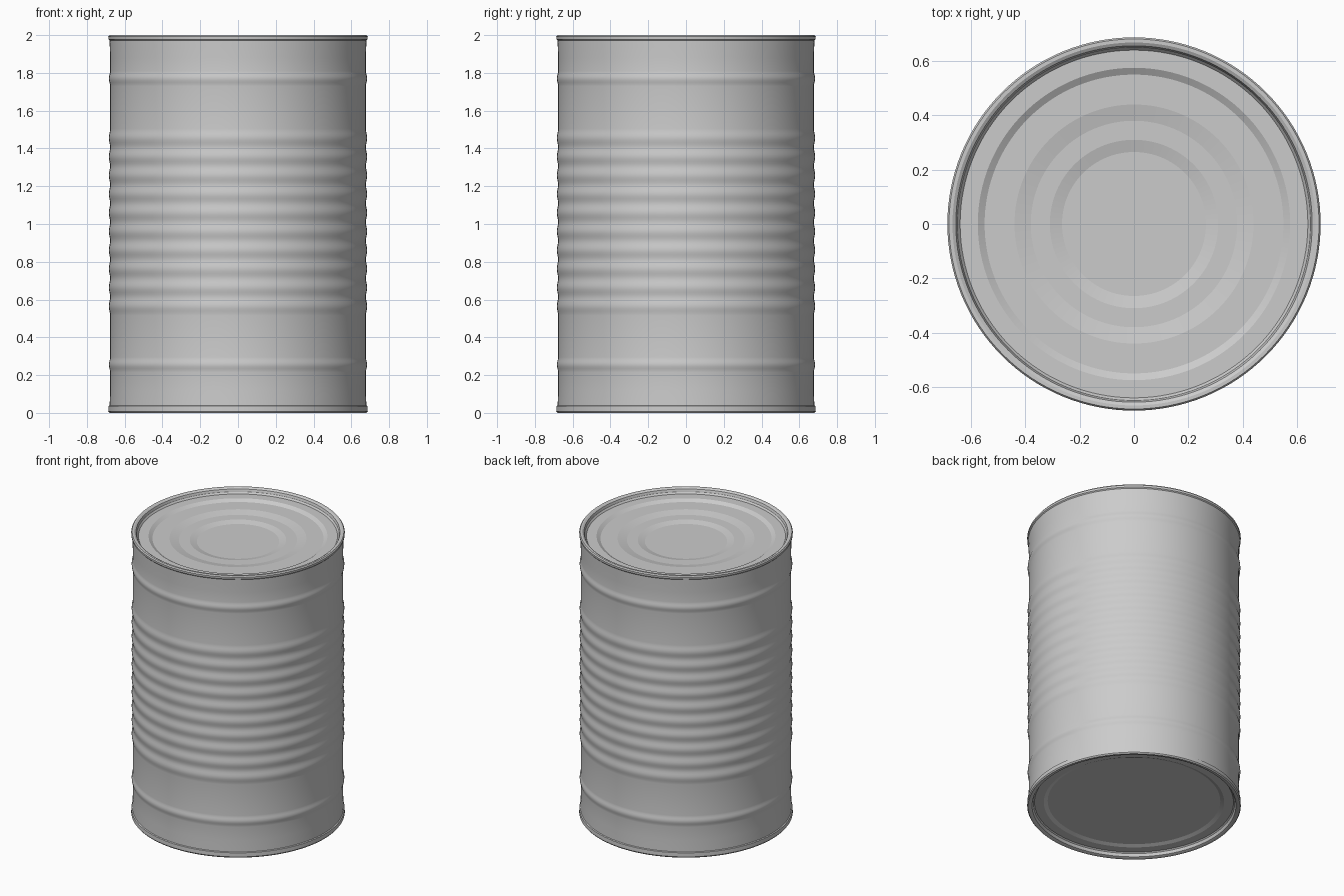
import bpy, bmesh, math

if "Cube" in bpy.data.objects:
    bpy.data.objects.remove(bpy.data.objects["Cube"])

SEG = 128
R = 0.677       # plain wall radius
BEAD = 0.007    # height of the pressed ridges


def lathe(name, profile, closed=False, angle=30):
    """Revolve (radius, z) points about the z axis."""
    bm = bmesh.new()
    rings = []
    for r, z in profile:
        if r == 0:
            rings.append([bm.verts.new((0, 0, z))])
        else:
            rings.append([bm.verts.new((r * math.cos(2 * math.pi * i / SEG),
                                        r * math.sin(2 * math.pi * i / SEG), z))
                          for i in range(SEG)])
    pairs = list(zip(rings, rings[1:]))
    if closed:
        pairs.append((rings[-1], rings[0]))
    for a, b in pairs:
        for i in range(SEG):
            j = (i + 1) % SEG
            if len(b) == 1:
                bm.faces.new((a[i], a[j], b[0]))
            else:
                bm.faces.new((a[i], a[j], b[j], b[i]))
    if closed:
        bmesh.ops.recalc_face_normals(bm, faces=bm.faces[:])
    me = bpy.data.meshes.new(name)
    bm.to_mesh(me)
    bm.free()
    ob = bpy.data.objects.new(name, me)
    bpy.context.collection.objects.link(ob)
    bpy.ops.object.select_all(action='DESELECT')
    ob.select_set(True)
    bpy.context.view_layer.objects.active = ob
    bpy.ops.object.shade_smooth_by_angle(angle=math.radians(angle))
    return ob


def bead(z0, width, steps=8):
    """Rounded ridge starting at height z0."""
    return [(R + BEAD * (0.5 - 0.5 * math.cos(2 * math.pi * k / steps)), z0 + width * k / steps)
            for k in range(steps)]


# ribbed wall: one low ridge, ten in the middle, one high ridge
wall = [(R + 0.003, 0.02), (R + 0.002, 0.06), (R, 0.12)]
wall += bead(0.215, 0.08) + [(R, 0.295)]
for n in range(10):
    wall += bead(0.515 + 0.099 * n, 0.099)
wall += [(R, 1.505)] + bead(1.73, 0.08) + [(R, 1.81), (R, 1.88), (R + 0.002, 1.94), (R + 0.003, 1.98)]
lathe("can_wall", wall)

# rolled seams at both ends
lathe("top_seam", [(0.68, 1.972), (0.686, 1.978), (0.687, 1.992), (0.681, 2.0), (0.668, 2.0),
                   (0.656, 1.993), (0.648, 1.972), (0.648, 1.955), (0.668, 1.955)], closed=True)
lathe("bottom_seam", [(0.679, 0.04), (0.686, 0.036), (0.687, 0.008), (0.681, 0.0), (0.668, 0.0),
                      (0.656, 0.006), (0.648, 0.025), (0.648, 0.045), (0.668, 0.045)], closed=True)

# lid with pressed circular steps going down to the middle
lathe("lid", [(0.668, 1.985), (0.648, 1.975), (0.64, 1.965), (0.575, 1.965), (0.55, 1.95),
              (0.44, 1.95), (0.38, 1.938), (0.31, 1.938), (0.265, 1.927), (0, 1.927)], angle=10)

# base with a single pressed step, facing down
base = lathe("base", [(0.668, 0.015), (0.648, 0.025), (0.64, 0.032), (0.58, 0.032),
                      (0.555, 0.042), (0, 0.042)], angle=10)
base.data.flip_normals()
